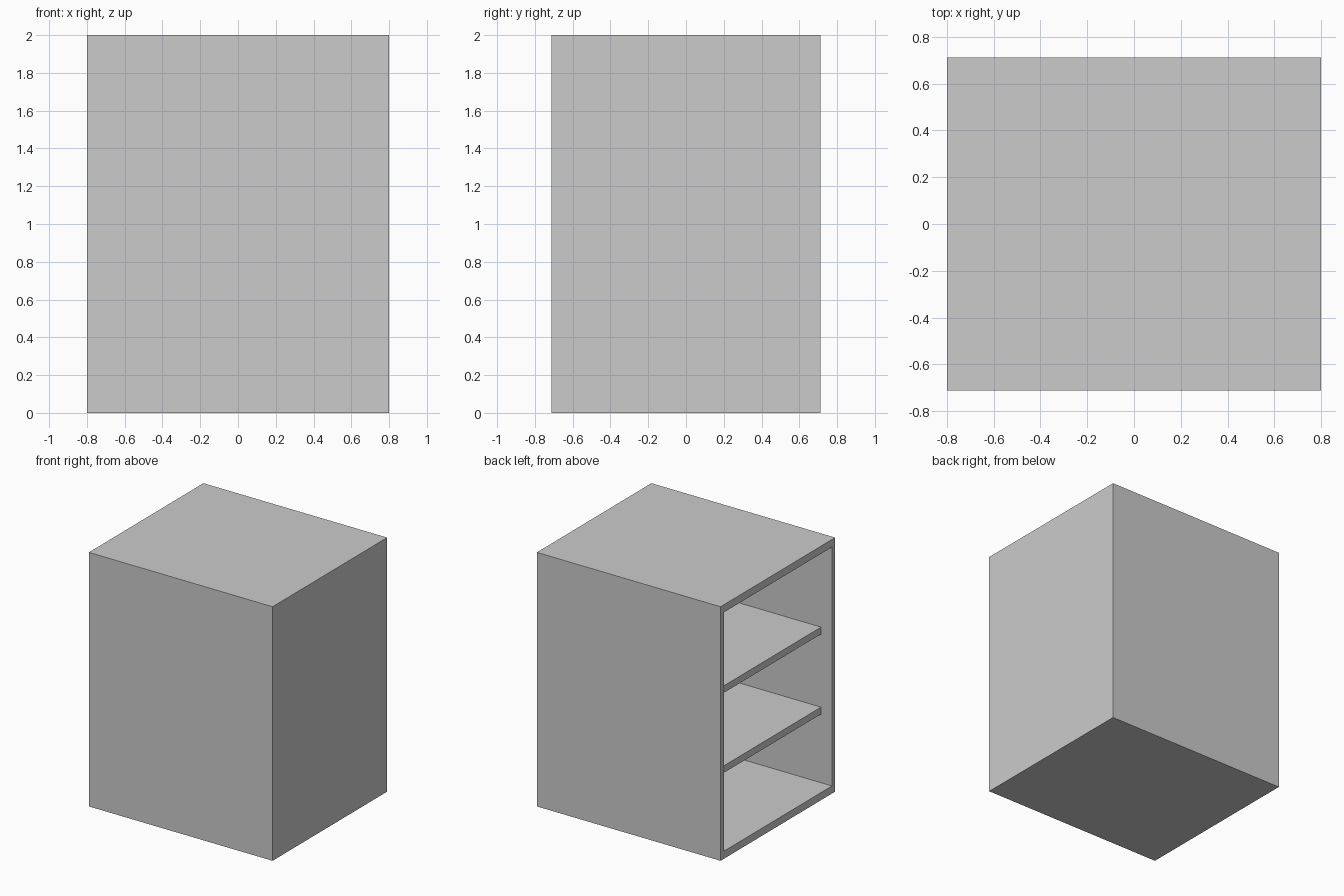
import bpy

if "Cube" in bpy.data.objects:
    bpy.data.objects.remove(bpy.data.objects["Cube"])

W, D, H = 1.6, 1.425, 2.0      # overall x, y, z
SIDE, SLAB = 0.04, 0.06        # side wall and top/bottom thickness
X0, X1, Y = -W / 2, W / 2, D / 2


def box(name, lo, hi):
    """Box panel spanning two opposite corners."""
    bpy.ops.mesh.primitive_cube_add(size=1, location=[(a + b) / 2 for a, b in zip(lo, hi)])
    ob = bpy.context.object
    ob.name = name
    ob.scale = [b - a for a, b in zip(lo, hi)]
    bpy.ops.object.transform_apply(location=False, rotation=False, scale=True)
    return ob


def weld(name, parts):
    """Merge touching panels into one seamless shell."""
    base = parts[0]
    for p in parts[1:]:
        m = base.modifiers.new("union", 'BOOLEAN')
        m.operation, m.solver, m.object = 'UNION', 'EXACT', p
        bpy.context.view_layer.objects.active = base
        bpy.ops.object.modifier_apply(modifier=m.name)
        bpy.data.objects.remove(p)
    base.name = name


# Carcass: solid block hollowed from the open -x side
carcass = box("carcass", (X0, -Y, 0), (X1, Y, H))
cutter = box("cavity_cutter", (X0 - 0.1, -Y + SIDE, SLAB), (X1 - SIDE, Y - SIDE, H - SLAB))
cutter.hide_render = True
cut = carcass.modifiers.new("cavity", 'BOOLEAN')
cut.operation, cut.solver, cut.object = 'DIFFERENCE', 'EXACT', cutter
bpy.context.view_layer.objects.active = carcass
bpy.ops.object.modifier_apply(modifier=cut.name)
bpy.data.objects.remove(cutter)

# Two shelves, set back from the opening
for name, top in (("lower_shelf", 0.655), ("upper_shelf", 1.285)):
    box(name, (X0 + 0.095, -Y + SIDE, top - 0.055), (X1 - SIDE, Y - SIDE, top))
